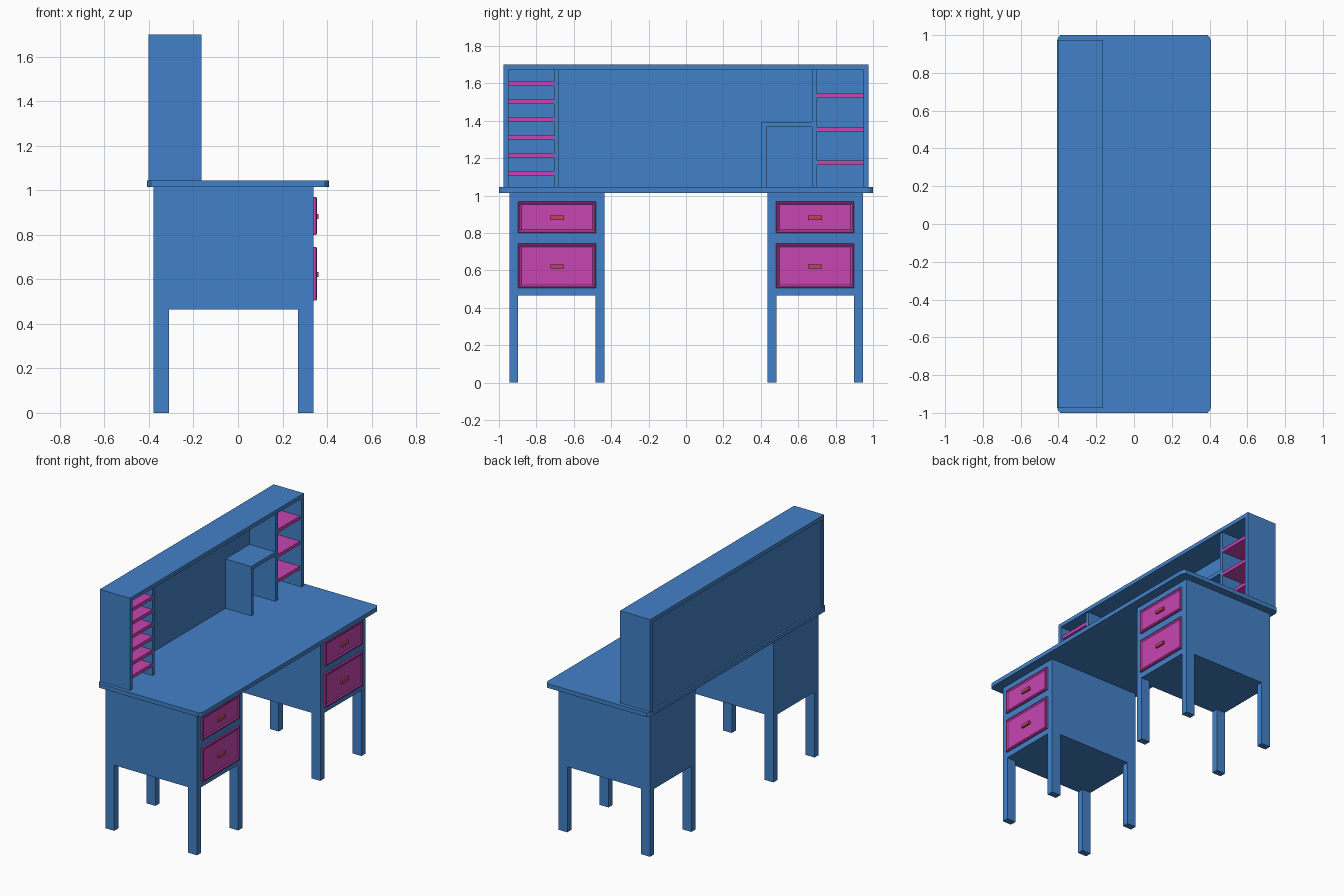
import bpy, bmesh

if "Cube" in bpy.data.objects:
    bpy.data.objects.remove(bpy.data.objects["Cube"])


def material(name, rgb):
    m = bpy.data.materials.new(name)
    m.diffuse_color = (*rgb, 1)
    m.use_nodes = True
    m.node_tree.nodes["Principled BSDF"].inputs["Base Color"].default_value = m.diffuse_color
    return m


BLUE = material("blue_paint", (0.055, 0.22, 0.58))
PINK = material("pink_paint", (0.57, 0.06, 0.44))
RED = material("red_handle", (0.5, 0.06, 0.1))


def finish(name, bm, mat):
    bmesh.ops.recalc_face_normals(bm, faces=bm.faces[:])
    me = bpy.data.meshes.new(name)
    bm.to_mesh(me)
    bm.free()
    me.materials.append(mat)
    ob = bpy.data.objects.new(name, me)
    bpy.context.collection.objects.link(ob)
    return ob


def box_bm(x, y, z):
    bm = bmesh.new()
    bmesh.ops.create_cube(bm, size=1)
    for v in bm.verts:
        v.co = [(a + b) / 2 + c * abs(b - a) for c, (a, b) in zip(v.co, (x, y, z))]
    return bm


def box(name, x, y, z, mat=BLUE):
    return finish(name, box_bm(x, y, z), mat)


# Desktop with clipped corners
bm = bmesh.new()
outline = []
for sx, sy in ((1, 1), (-1, 1), (-1, -1), (1, -1)):
    pair = [(sx * 0.408, sy * 0.968), (sx * 0.403, sy * 0.985), (sx * 0.39, sy * 1.0)]
    outline += pair if sx * sy > 0 else pair[::-1]
face = bm.faces.new([bm.verts.new((x, y, 1.015)) for x, y in outline])
ext = bmesh.ops.extrude_face_region(bm, geom=[face])
for v in ext["geom"]:
    if isinstance(v, bmesh.types.BMVert):
        v.co.z = 1.045
finish("desktop", bm, BLUE)


# Drawer front: thin slab with a bevelled rim and a sunken panel
def drawer(name, y, z):
    bm = box_bm((0.335, 0.351), y, z)
    front = [f for f in bm.faces if f.normal.x > 0.9]
    bmesh.ops.inset_region(bm, faces=front, thickness=0.006, depth=0.003)
    bmesh.ops.inset_region(bm, faces=front, thickness=0.008, depth=0)
    bmesh.ops.inset_region(bm, faces=front, thickness=0.012, depth=-0.006)
    finish(name, bm, PINK)


# Two pedestals with legs, drawers and handles
for side, s in (("left", -1), ("right", 1)):
    box(side + "_pedestal", (-0.38, 0.34), (s * 0.437, s * 0.945), (0.465, 1.015))
    for end, x in (("back", (-0.38, -0.31)), ("front", (0.27, 0.34))):
        for place, y in (("inner", (0.437, 0.483)), ("outer", (0.899, 0.945))):
            box(f"{side}_{end}_{place}_leg", x, [s * v for v in y], (0, 0.465))
    for level, z, hz in (("lower", (0.505, 0.745), 0.622), ("upper", (0.8, 0.97), 0.882)):
        drawer(f"{side}_{level}_drawer", (s * 0.481, s * 0.899), z)
        box(f"{side}_{level}_handle", (0.346, 0.362), (s * 0.652, s * 0.728),
            (hz - 0.011, hz + 0.011), RED)

# Hutch shell
box("hutch_top", (-0.402, -0.165), (-0.975, 0.975), (1.672, 1.7))
box("hutch_back", (-0.395, -0.38), (-0.95, 0.95), (1.045, 1.672))
for side, s in (("left", -1), ("right", 1)):
    box(side + "_hutch_side", (-0.402, -0.165), (s * 0.948, s * 0.975), (1.045, 1.672))

# Hutch dividers
INNER = (-0.38, -0.178)
box("left_divider", INNER, (-0.705, -0.68), (1.045, 1.672))
box("right_divider", INNER, (0.673, 0.7), (1.045, 1.672))

# Shelves
for i in range(6):
    z = 1.12 + i * 0.0955
    box(f"left_shelf_{i + 1}", INNER, (-0.948, -0.705), (z - 0.012, z + 0.012), PINK)
for i in range(3):
    z = 1.177 + i * 0.178
    box(f"right_shelf_{i + 1}", INNER, (0.7, 0.948), (z - 0.012, z + 0.012), PINK)

# Low cubby beside the right divider
box("cubby_top", INNER, (0.403, 0.673), (1.368, 1.395))
box("cubby_side", INNER, (0.403, 0.43), (1.045, 1.368))
